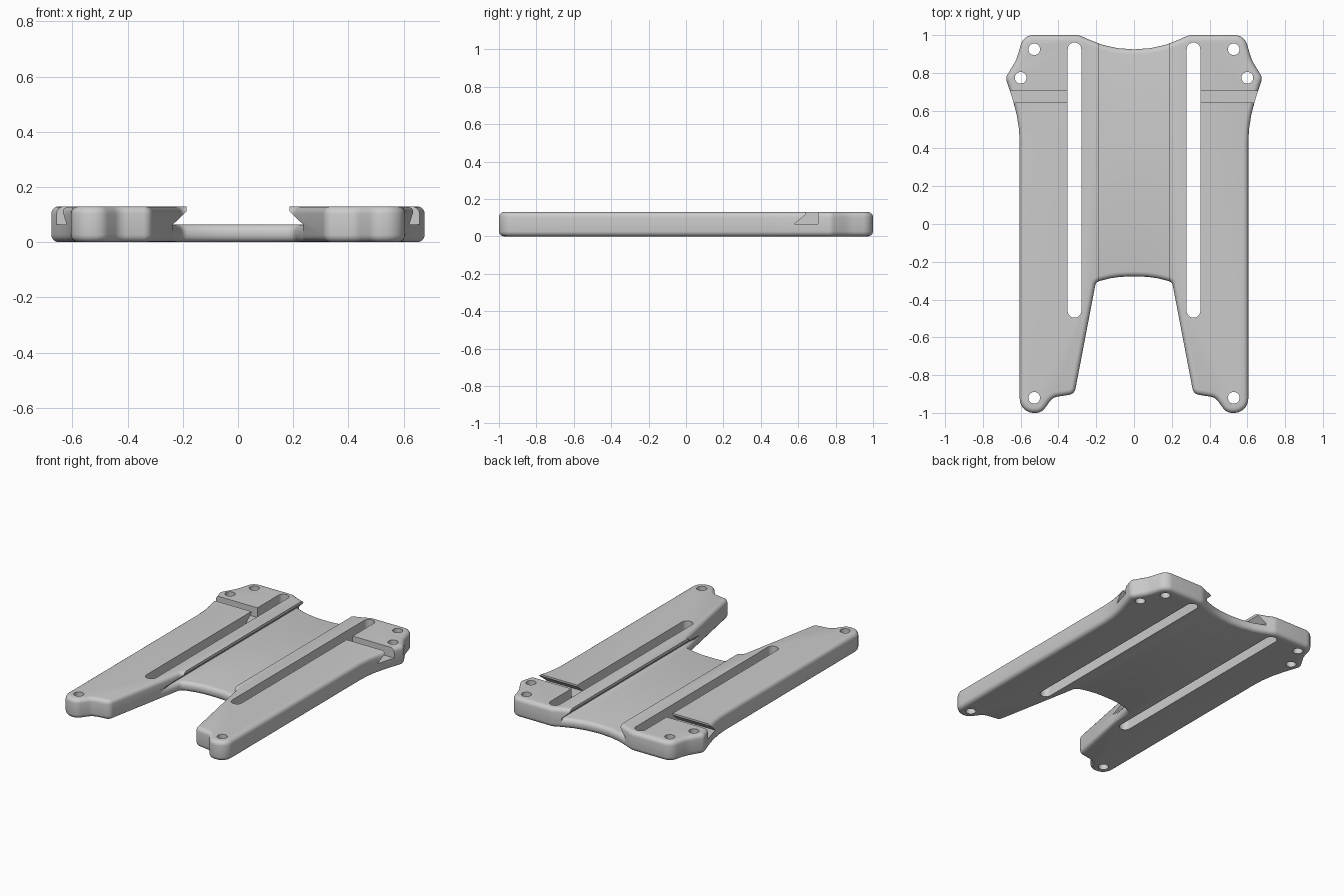
import bpy, bmesh, math

cube = bpy.data.objects.get("Cube")
if cube:
    bpy.data.objects.remove(cube, do_unlink=True)

HEIGHT, FLOOR, FILLET = 0.13, 0.065, 0.027

grey = bpy.data.materials.new("satin grey")
grey.use_nodes = True
colour = (0.6, 0.6, 0.6, 1)
grey.diffuse_color = colour
grey.node_tree.nodes["Principled BSDF"].inputs["Base Color"].default_value = colour


def loft(name, rings):
    """Closed solid through matching rings of 3D points, capped at both ends."""
    bm = bmesh.new()
    loops = [[bm.verts.new(p) for p in ring] for ring in rings]
    n = len(loops[0])
    for low, high in zip(loops, loops[1:]):
        for i in range(n):
            j = (i + 1) % n
            bm.faces.new((low[i], low[j], high[j], high[i]))
    bm.faces.new(loops[0][::-1])
    bm.faces.new(loops[-1])
    if bm.calc_volume(signed=True) < 0:
        bmesh.ops.reverse_faces(bm, faces=bm.faces[:])
    mesh = bpy.data.meshes.new(name)
    bm.to_mesh(mesh)
    bm.free()
    mesh.materials.append(grey)
    obj = bpy.data.objects.new(name, mesh)
    bpy.context.collection.objects.link(obj)
    return obj


def select_only(obj):
    bpy.ops.object.select_all(action="DESELECT")
    obj.select_set(True)
    bpy.context.view_layer.objects.active = obj


def boolean(obj, cutter, operation="DIFFERENCE"):
    mod = obj.modifiers.new("cut", "BOOLEAN")
    mod.operation, mod.solver, mod.object = operation, "EXACT", cutter
    select_only(obj)
    bpy.ops.object.modifier_apply(modifier=mod.name)
    bpy.data.objects.remove(cutter, do_unlink=True)


def rounded(corners):
    """Replace each (x, y, radius) corner of a closed polygon with an arc."""
    out = []
    for i, (x, y, r) in enumerate(corners):
        px, py, _ = corners[i - 1]
        qx, qy, _ = corners[(i + 1) % len(corners)]
        heading = math.atan2(y - py, x - px)
        turn = math.atan2(qy - y, qx - x) - heading
        turn = (turn + math.pi) % (2 * math.pi) - math.pi
        side = math.copysign(r, turn)
        tangent = r * math.tan(abs(turn) / 2)
        cx = x - tangent * math.cos(heading) - side * math.sin(heading)
        cy = y - tangent * math.sin(heading) + side * math.cos(heading)
        steps = max(3, math.ceil(abs(turn) / 0.16))
        for k in range(steps + 1):
            t = heading + turn * k / steps
            out.append((cx + side * math.sin(t), cy - side * math.cos(t)))
    return out


def inset(points, d):
    """Move a clockwise polygon inwards by d with mitred corners."""
    out = []
    for i, (x, y) in enumerate(points):
        px, py = points[i - 1]
        qx, qy = points[(i + 1) % len(points)]
        l1, l2 = math.hypot(x - px, y - py), math.hypot(qx - x, qy - y)
        ax, ay = (y - py) / l1, (px - x) / l1
        bx, by = (qy - y) / l2, (x - qx) / l2
        k = d / (1 + ax * bx + ay * by)
        out.append((x + k * (ax + bx), y + k * (ay + by)))
    return out


# Half of the outline, from back centre round to the crotch
half = [(0.13, 0.925, 0.55), (0.29, 1.0, 0.08), (0.585, 1.0, 0.07),
        (0.622, 0.87, 0.2), (0.68, 0.774, 0.04), (0.605, 0.545, 0.75),
        (0.605, -1.0, 0.075), (0.49, -1.0, 0.06), (0.43, -0.918, 0.06),
        (0.315, -0.9, 0.04), (0.202, -0.308, 0.03), (0.10, -0.278, 0.5)]
outline = rounded(half + [(-x, y, r) for x, y, r in reversed(half)])


def plate(name, height):
    """Outline slab with rounded top and bottom rims."""
    angles = [math.pi / 8 * k for k in range(5)]
    levels = [(FILLET * (1 - math.sin(a)), FILLET * (1 - math.cos(a))) for a in angles]
    levels += [(d, height - z) for d, z in reversed(levels)]
    return loft(name, [[(x, y, z) for x, y in inset(outline, d)] for d, z in levels])


def stadium(x, y0, y1, r):
    """Vertical round-ended cutter; a plain hole when y0 equals y1."""
    n = 12
    pts = []
    for y, offset in ((y1, 0), (y0, math.pi)):
        for k in range(n + (y0 != y1)):
            t = offset + math.pi * k / n
            pts.append((x + r * math.cos(t), y + r * math.sin(t)))
    return loft("cutter", [[(a, b, z) for a, b in pts] for z in (-0.1, 0.3)])


# Side rails: full-height slab with the dovetail channel removed
rails = plate("side_rails", HEIGHT)
wall = [(0.235, -0.1), (0.235, FLOOR), (0.186, 0.112), (0.186, 0.3)]
profile = wall + [(-x, z) for x, z in reversed(wall)]
boolean(rails, loft("cutter", [[(x, y, z) for x, z in profile] for y in (-1.5, 1.5)]))

notch = [(0.578, FLOOR), (0.705, FLOOR), (0.705, 0.3), (0.642, 0.3), (0.642, 0.118)]
for s in (-1, 1):
    # Long slot and screw holes
    boolean(rails, stadium(s * 0.315, -0.46, 0.925, 0.036))
    for x, y in ((0.528, 0.925), (0.6, 0.774), (0.528, -0.92)):
        boolean(rails, stadium(s * x, y, y, 0.031))
    # Undercut cross notch from the slot to the outer edge
    boolean(rails, loft("cutter", [[(s * x, y, z) for y, z in notch] for x in (0.315, 0.9)]))

# Thin channel floor between the rails
channel = plate("channel_floor", FLOOR)
strip = [(-0.235, -1.5), (0.235, -1.5), (0.235, 1.5), (-0.235, 1.5)]
boolean(channel, loft("cutter", [[(x, y, z) for x, y in strip] for z in (-0.1, 0.3)]), "INTERSECT")

for obj in (rails, channel):
    select_only(obj)
    bpy.ops.object.shade_smooth_by_angle(angle=math.radians(30))
